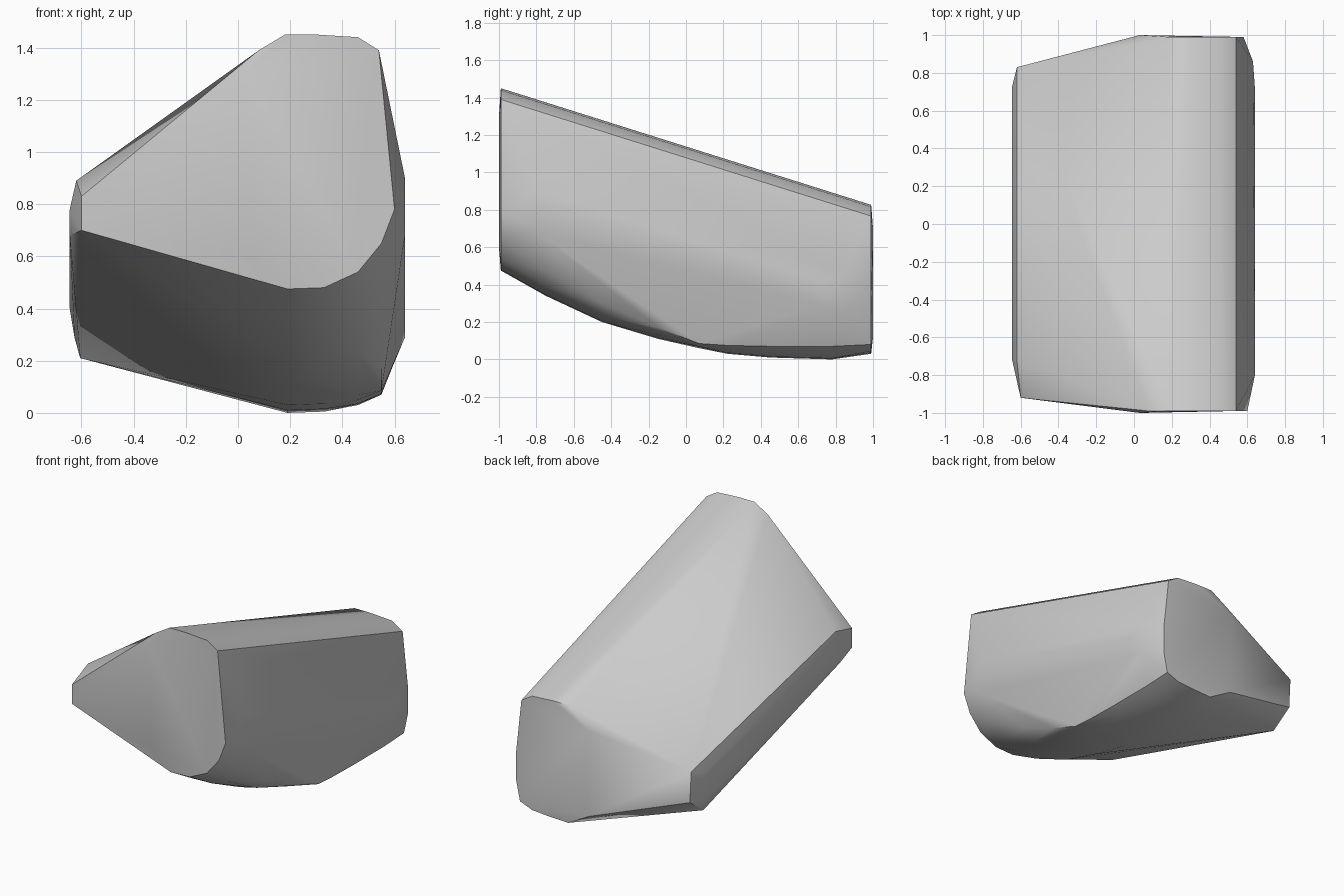
import bpy
import bmesh
import math

cube = bpy.data.objects.get("Cube")
if cube:
    bpy.data.objects.remove(cube, do_unlink=True)

SLOPE = -0.315  # fall of the roof from front to back
points = []

# Sloping roof: one rounded profile swept straight from front to back
roof = [(0.08, 1.39), (0.18, 1.45), (0.30, 1.45), (0.46, 1.44), (0.54, 1.39)]
for x, z in roof:
    for y in (-0.99, 0.99):
        points.append((x, y, z + SLOPE * (y + 0.99)))

# Curved keel: y, then heights of the flat, the shoulder and the outer edge
keel = [(-0.99, 0.475, 0.54, 0.65), (-0.75, 0.34, 0.39, 0.47),
        (-0.45, 0.20, 0.235, 0.30), (-0.15, 0.11, 0.13, 0.17),
        (0.07, 0.06, 0.068, 0.085), (0.22, 0.03, 0.05, 0.075),
        (0.45, 0.01, 0.035, 0.07), (0.78, 0.0, 0.03, 0.07),
        (0.99, 0.03, 0.045, 0.08)]
for y, flat, shoulder, edge in keel:
    points += [(0.19, y, flat), (0.33, y, flat + 0.005),
               (0.46, y, shoulder), (0.55, y, edge)]

# Right flank: widest along a ridge that stops short of both ends
points += [(0.60, -0.99, 0.78), (0.58, 0.99, 0.40), (0.58, 0.99, 0.22),
           (0.64, -0.80, 0.90), (0.64, -0.80, 0.68), (0.63, 0.86, 0.46),
           (0.64, 0.72, 0.42), (0.64, 0.72, 0.29), (0.63, 0.86, 0.27)]

# Left edge: narrow bevelled strip, tapering at the front and back
points += [(-0.60, -0.92, 0.70), (-0.60, -0.92, 0.83),
           (-0.62, -0.72, 0.89), (-0.645, -0.72, 0.78), (-0.645, -0.72, 0.68),
           (-0.645, 0.73, 0.49), (-0.645, 0.73, 0.40), (-0.627, 0.71, 0.29),
           (-0.605, 0.68, 0.21), (-0.61, 0.83, 0.32), (-0.62, 0.83, 0.53)]

# End caps: gentle upright fold where the left part turns back
points += [(0.03, -1.0, 1.30), (0.05, -1.0, 0.60),
           (0.03, 1.0, 0.70), (0.03, 1.0, 0.12)]

# Wrap the shape in one convex skin
bm = bmesh.new()
for p in points:
    bm.verts.new(p)
bmesh.ops.convex_hull(bm, input=bm.verts)
loose = [v for v in bm.verts if not v.link_faces]
bmesh.ops.delete(bm, geom=loose, context='VERTS')
bmesh.ops.dissolve_limit(bm, angle_limit=math.radians(1.5),
                         verts=bm.verts, edges=bm.edges)
bmesh.ops.recalc_face_normals(bm, faces=bm.faces)
mesh = bpy.data.meshes.new("stone_body")
bm.to_mesh(mesh)
bm.free()

body = bpy.data.objects.new("stone_body", mesh)
bpy.context.collection.objects.link(body)

# Plain grey stone
grey = bpy.data.materials.new("light_grey")
grey.use_nodes = True
colour = (0.6, 0.6, 0.6, 1.0)
grey.diffuse_color = colour
grey.node_tree.nodes["Principled BSDF"].inputs["Base Color"].default_value = colour
mesh.materials.append(grey)

bpy.ops.object.select_all(action='DESELECT')
body.select_set(True)
bpy.context.view_layer.objects.active = body
bpy.ops.object.shade_smooth_by_angle(angle=math.radians(36))
